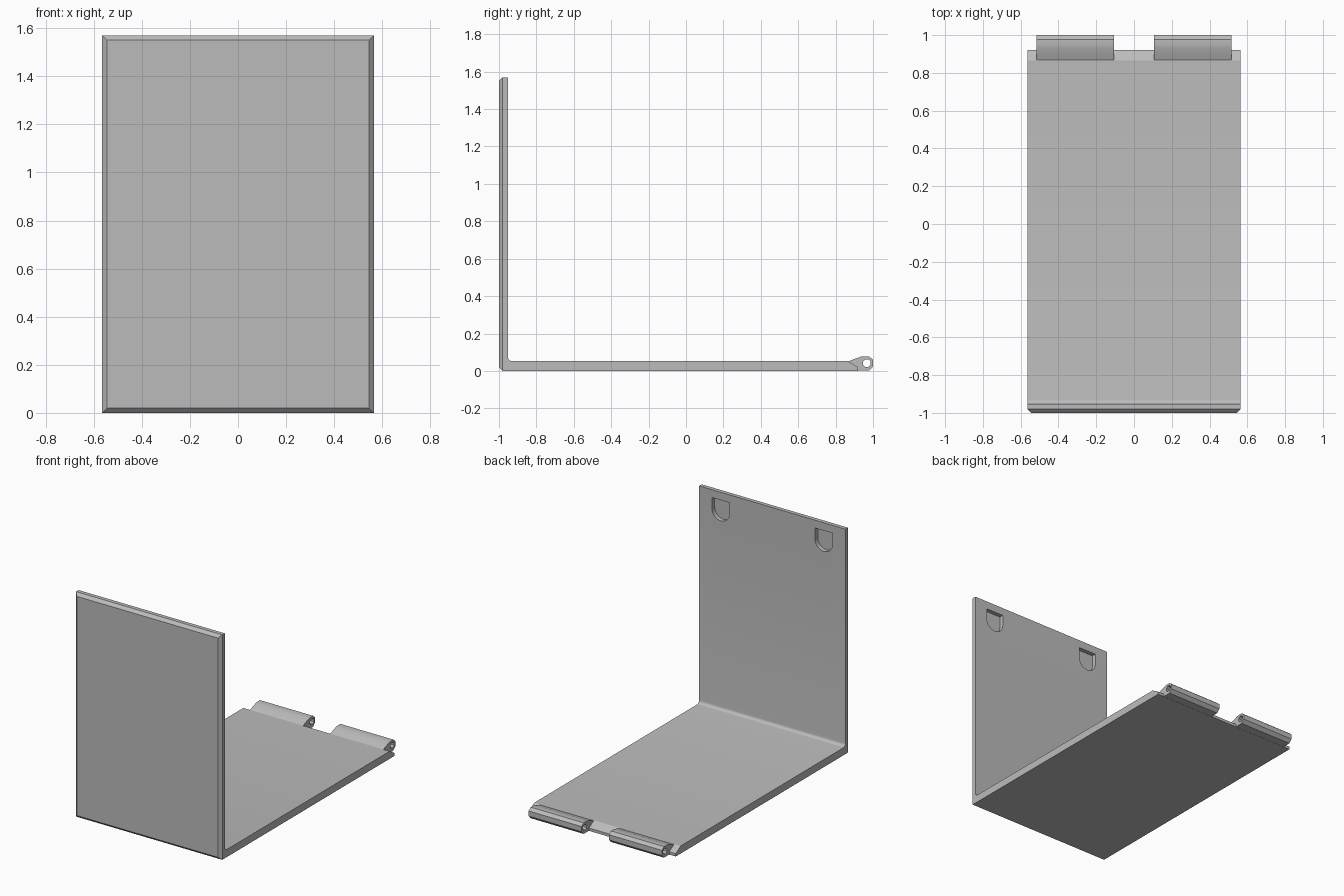
import bpy
import bmesh
import math

default = bpy.data.objects.get("Cube")
if default:
    bpy.data.objects.remove(default, do_unlink=True)

HALF_W = 0.565      # half width of the bracket
HEIGHT = 1.57
WALL_Y = -0.952     # inner face of the wall
FLOOR_Z = 0.053     # upper face of the base

grey = bpy.data.materials.new("plain grey")
grey.use_nodes = True
colour = (0.5, 0.5, 0.5, 1)
grey.diffuse_color = colour
grey.node_tree.nodes["Principled BSDF"].inputs["Base Color"].default_value = colour


def arc(cx, cy, r, start, end, steps):
    """Points on an arc, angles in degrees."""
    angles = [math.radians(start + (end - start) * i / steps) for i in range(steps + 1)]
    return [(cx + r * math.cos(a), cy + r * math.sin(a)) for a in angles]


def prism(name, points, low, high, place, tweak=None):
    """Extrude a closed 2D profile; place(u, v, w) maps it into space."""
    bm = bmesh.new()
    ends = [[bm.verts.new(place(u, v, w)) for u, v in points] for w in (low, high)]
    bm.faces.new(ends[0])
    bm.faces.new(ends[1][::-1])
    for i in range(len(points)):
        j = (i + 1) % len(points)
        bm.faces.new((ends[0][i], ends[1][i], ends[1][j], ends[0][j]))
    bmesh.ops.recalc_face_normals(bm, faces=bm.faces)
    if tweak:
        tweak(bm)
    mesh = bpy.data.meshes.new(name)
    bm.to_mesh(mesh)
    bm.free()
    mesh.materials.append(grey)
    obj = bpy.data.objects.new(name, mesh)
    bpy.context.collection.objects.link(obj)
    return obj


def activate(obj):
    bpy.ops.object.select_all(action="DESELECT")
    obj.select_set(True)
    bpy.context.view_layer.objects.active = obj


def cut(obj, cutter):
    """Subtract the cutter from the object, then discard it."""
    cutter.hide_render = True
    activate(obj)
    mod = obj.modifiers.new("cut", "BOOLEAN")
    mod.operation = "DIFFERENCE"
    mod.solver = "EXACT"
    mod.object = cutter
    bpy.ops.object.modifier_apply(modifier=mod.name)
    bpy.data.objects.remove(cutter, do_unlink=True)


def along_x(u, v, w):
    return (w, u, v)


def along_y(u, v, w):
    return (u, w, v)


def chamfer_front(bm):
    edges = [e for e in bm.edges if all(v.co.y < -0.999 for v in e.verts)]
    bmesh.ops.bevel(bm, geom=edges, offset=0.02, segments=1, affect="EDGES")


# Wall and base in one L profile, with an inner fillet and a sloped rear lip
r = 0.022
profile = [(-1, 0), (0.92, 0), (0.92, 0.02), (0.865, FLOOR_Z)]
profile += arc(WALL_Y + r, FLOOR_Z + r, r, 270, 180, 5)
profile += [(WALL_Y, HEIGHT), (-1, HEIGHT)]
bracket = prism("wall_and_base", profile, -HALF_W, HALF_W, along_x, chamfer_front)

# Rounded finger pockets in the inner face of the wall
for side in (-1, 1):
    x, half = side * 0.398, 0.068
    outline = [(x + half, 1.515), (x - half, 1.515)] + arc(x, 1.438, half, 180, 360, 16)
    cut(bracket, prism("pocket_cutter", outline, WALL_Y - 0.03, WALL_Y + 0.03, along_y))

# Hinge knuckles with a pin hole
knuckle = [(0.865, 0.05), (0.9, 0.064), (0.935, 0.076), (0.95, 0.078), (0.978, 0.078),
           (1, 0.06), (1, 0.024), (0.978, 0.001), (0.9, 0.001)]
for side, label in ((-1, "right"), (1, "left")):
    low, high = sorted((side * 0.105, side * 0.515))
    hinge = prism(label + "_hinge_knuckle", knuckle, low, high, along_x)
    hole = arc(0.967, 0.042, 0.022, 22.5, 337.5, 7)
    cut(hinge, prism("pin_cutter", hole, low - 0.05, high + 0.05, along_x))
    activate(hinge)
    bpy.ops.object.shade_smooth_by_angle(angle=math.radians(25))

activate(bracket)
bpy.ops.object.shade_smooth_by_angle(angle=math.radians(30))
